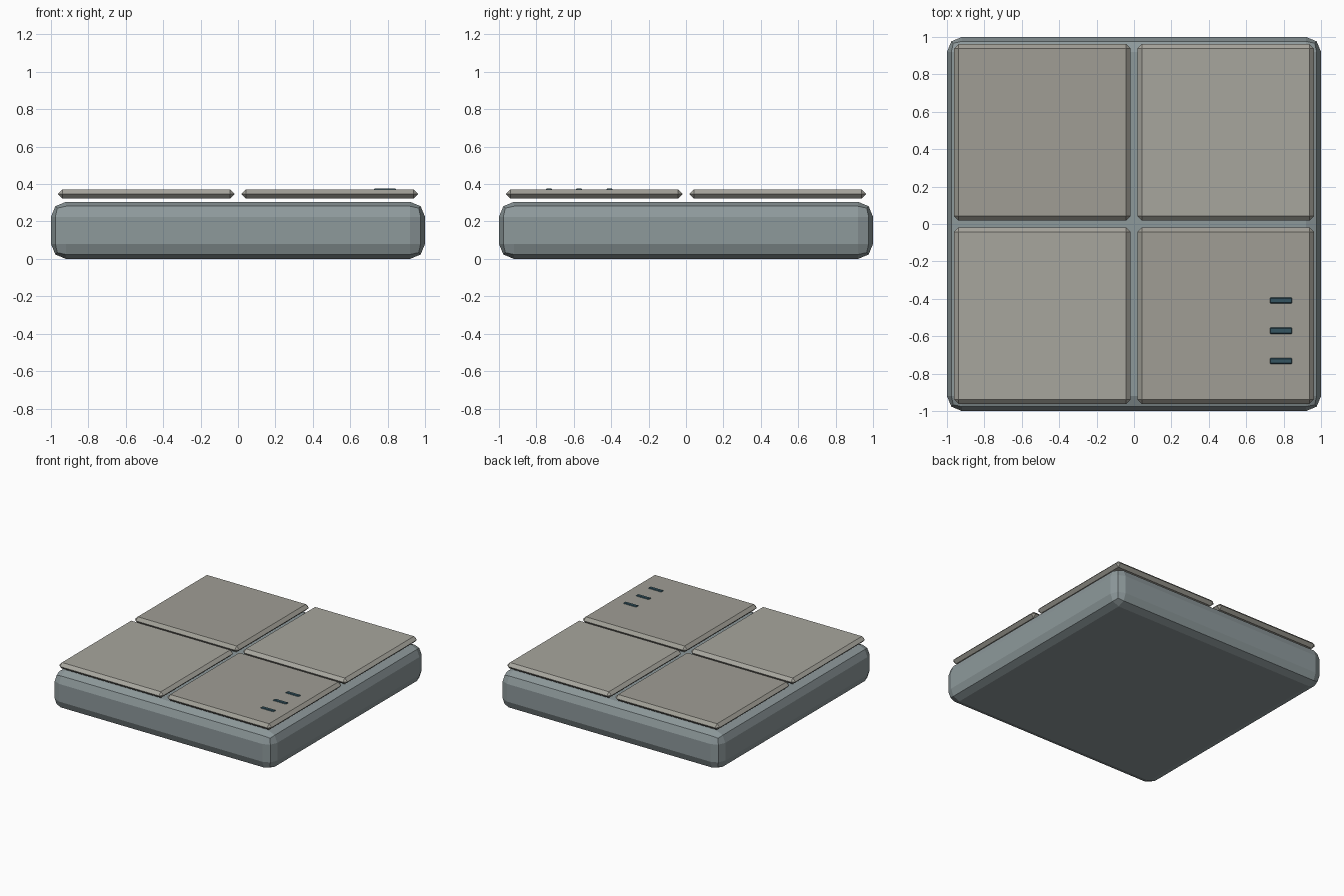
import bpy

if "Cube" in bpy.data.objects:
    bpy.data.objects.remove(bpy.data.objects["Cube"])


def material(name, rgb):
    m = bpy.data.materials.new(name)
    m.diffuse_color = (*rgb, 1)
    m.use_nodes = True
    m.node_tree.nodes["Principled BSDF"].inputs["Base Color"].default_value = m.diffuse_color
    return m


def bevelled_box(name, centre, size, width, segments, mat):
    bpy.ops.mesh.primitive_cube_add(size=1, location=centre)
    ob = bpy.context.object
    ob.name = name
    ob.scale = size
    bpy.ops.object.transform_apply(location=False, rotation=False, scale=True)
    bev = ob.modifiers.new("edge_bevel", 'BEVEL')
    bev.width = width
    bev.segments = segments
    ob.data.materials.append(mat)
    return ob


slate = material("slate", (0.27, 0.32, 0.33))
stone_dark = material("stone_dark", (0.35, 0.34, 0.30))
stone_light = material("stone_light", (0.39, 0.38, 0.34))
teal = material("teal", (0.035, 0.09, 0.12))

# Base slab
bevelled_box("base_slab", (0, 0, 0.1525), (2, 2, 0.305), 0.08, 2, slate)

# Four floor panels floating just above the slab, in two alternating tones
for sx in (-1, 1):
    for sy in (-1, 1):
        bevelled_box(f"panel_{'left' if sx < 0 else 'right'}_{'front' if sy < 0 else 'back'}",
                     (sx * 0.49, sy * 0.49, 0.347), (0.945, 0.945, 0.05), 0.0245, 1,
                     stone_light if sx == sy else stone_dark)

# Three vent slots on the front right panel
for i in range(3):
    bevelled_box(f"vent_slot_{i + 1}", (0.786, -0.409 - 0.162 * i, 0.369),
                 (0.12, 0.033, 0.016), 0.005, 1, teal)
